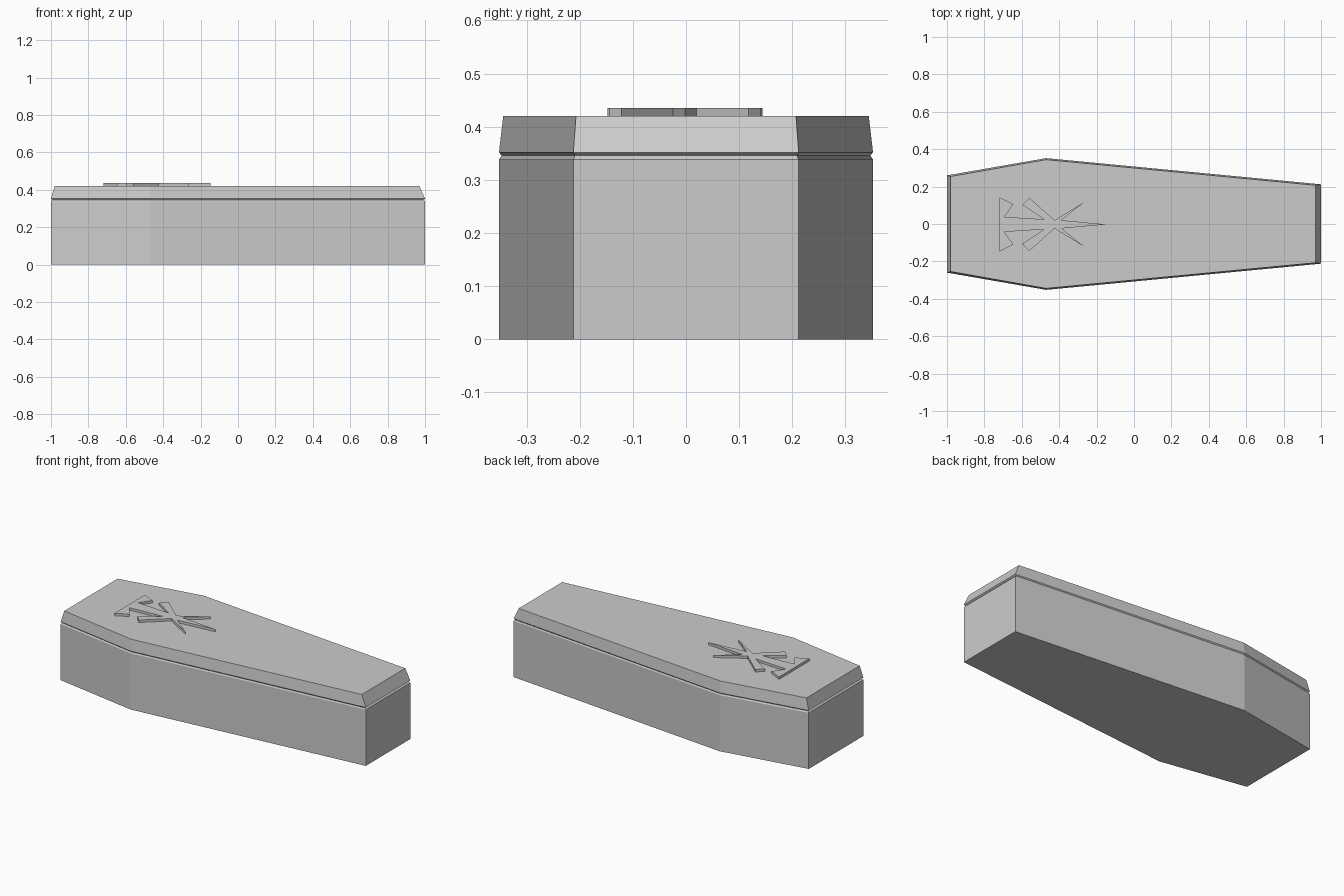
import bpy
import bmesh

old = bpy.data.objects.get("Cube")
if old:
    bpy.data.objects.remove(old, do_unlink=True)


def make_material(name, color):
    mat = bpy.data.materials.new(name)
    mat.use_nodes = True
    mat.diffuse_color = color
    mat.node_tree.nodes["Principled BSDF"].inputs["Base Color"].default_value = color
    return mat


GREY = make_material("plain grey", (0.6, 0.6, 0.6, 1))


def mirrored(half):
    """Close a half outline (y >= 0) by mirroring it across the x axis."""
    return half + [(x, -y) for x, y in reversed(half) if y > 0]


def loft(name, sections):
    """Skin a stack of matching (outline, z) sections into a closed solid."""
    bm = bmesh.new()
    rings = [[bm.verts.new((x, y, z)) for x, y in outline] for outline, z in sections]
    for low, high in zip(rings, rings[1:]):
        for i in range(len(low)):
            j = (i + 1) % len(low)
            bm.faces.new((low[i], low[j], high[j], high[i]))
    bm.faces.new(rings[0][::-1])
    bm.faces.new(rings[-1])
    bmesh.ops.recalc_face_normals(bm, faces=bm.faces)
    mesh = bpy.data.meshes.new(name)
    bm.to_mesh(mesh)
    bm.free()
    mesh.materials.append(GREY)
    obj = bpy.data.objects.new(name, mesh)
    bpy.context.collection.objects.link(obj)
    return obj


# Six-sided outlines: full size, groove between box and lid, lid top
outer = mirrored([(-1, 0.26), (-0.47, 0.352), (1, 0.212)])
groove = mirrored([(-0.992, 0.256), (-0.47, 0.347), (0.992, 0.209)])
top = mirrored([(-0.98, 0.254), (-0.47, 0.344), (0.97, 0.207)])

# Box and bevelled lid
loft("coffin_box", [(outer, 0), (outer, 0.338), (groove, 0.346)])
loft("coffin_lid", [(groove, 0.346), (outer, 0.352), (top, 0.42)])

# Raised pointed ornament on the lid
ornament = mirrored([(-0.72, 0.146), (-0.645, 0.108), (-0.693, 0.04),
                     (-0.48, 0.027), (-0.597, 0.104), (-0.56, 0.142),
                     (-0.425, 0.022), (-0.265, 0.12), (-0.388, 0.022),
                     (-0.147, 0)])
ornament = [(x, y - 0.002) for x, y in ornament]
loft("lid_ornament", [(ornament, 0.418), (ornament, 0.435)])
